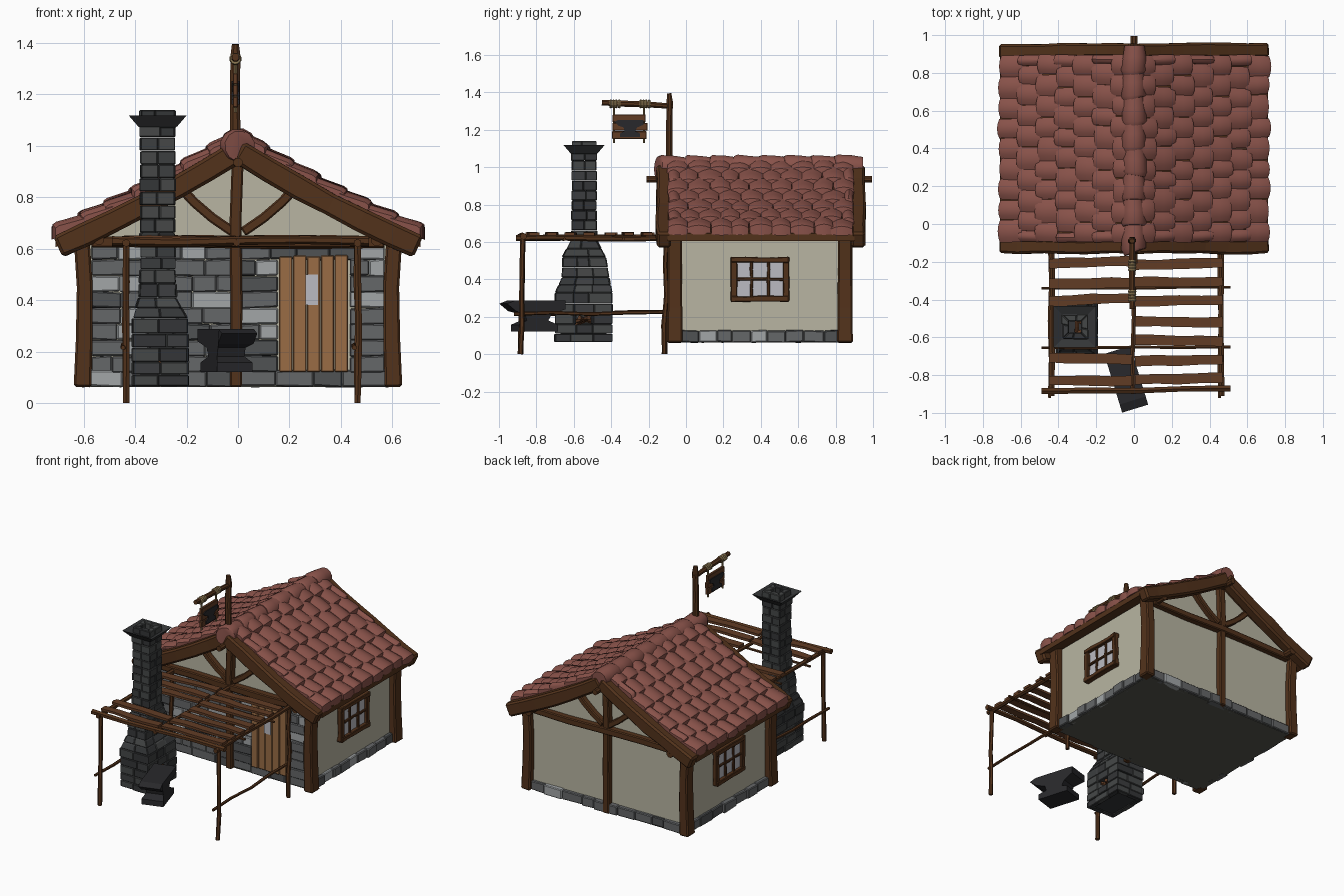
import bpy, bmesh, math, random
from mathutils import Vector as V

if "Cube" in bpy.data.objects:
    bpy.data.objects.remove(bpy.data.objects["Cube"])
random.seed(7)
R = random.uniform

def mat(name, r, g, b):
    m = bpy.data.materials.new(name)
    m.diffuse_color = (r, g, b, 1)
    m.use_nodes = True
    m.node_tree.nodes["Principled BSDF"].inputs["Base Color"].default_value = m.diffuse_color
    return m

WOOD = mat("dark_wood", .085, .032, .011)
PLANK = mat("plank_wood", .12, .045, .018)
DOOR = mat("door_wood", .32, .15, .06)
TILE = mat("clay_tile", .25, .085, .068)
PLASTER = mat("plaster", .48, .46, .36)
GLASS = mat("glass", .5, .5, .54)
IRON = mat("iron", .022, .022, .025)
ROPE = mat("rope", .28, .2, .09)
FLOOR = mat("floor_grey", .09, .09, .075)
STONES = [mat("stone_mid", .13, .135, .14), mat("stone_light", .36, .38, .39), mat("stone_dark", .08, .085, .088)]
SOOT = [mat("soot_stone_a", .045, .048, .05), mat("soot_stone_b", .06, .064, .064), mat("soot_stone_c", .034, .036, .038)]

def finish(name, bm, mats, bevel=0, smooth=False):
    bmesh.ops.recalc_face_normals(bm, faces=bm.faces)
    me = bpy.data.meshes.new(name)
    bm.to_mesh(me)
    bm.free()
    ob = bpy.data.objects.new(name, me)
    bpy.context.collection.objects.link(ob)
    for m in (mats if isinstance(mats, list) else [mats]):
        me.materials.append(m)
    if bevel:
        mod = ob.modifiers.new("bevel", 'BEVEL')
        mod.width, mod.segments = bevel, 1
    if smooth:
        bpy.ops.object.select_all(action='DESELECT')
        ob.select_set(True)
        bpy.context.view_layer.objects.active = ob
        bpy.ops.object.shade_smooth_by_angle(angle=math.radians(40))
    return ob

def hexa(bm, p, mi=0):
    """Block from 4 bottom + 4 top corners."""
    v = [bm.verts.new(q) for q in p]
    for f in ((0, 1, 2, 3), (4, 5, 6, 7), (0, 1, 5, 4), (1, 2, 6, 5), (2, 3, 7, 6), (3, 0, 4, 7)):
        bm.faces.new([v[i] for i in f]).material_index = mi

def box(bm, x0, x1, y0, y1, z0, z1, mi=0):
    hexa(bm, [(x, y, z) for z in (z0, z1) for x, y in ((x0, y0), (x1, y0), (x1, y1), (x0, y1))], mi)

def sweep(bm, pts, w, h=None, sides=4, scale=None):
    """Sweep a rectangle (4 sides) or round section along points."""
    h, pts, rings = h or w, [V(p) for p in pts], []
    for i, p in enumerate(pts):
        t = (pts[min(i + 1, len(pts) - 1)] - pts[max(i - 1, 0)]).normalized()
        side = t.cross(V((0, 1, 0)) if abs(t.z) > .9 else V((0, 0, 1))).normalized()
        up, k = side.cross(t), (scale[i] if scale else 1) * (.7071 if sides == 4 else .5)
        ang = [math.tau * (j + .5) / sides for j in range(sides)]
        rings.append([bm.verts.new(p + side * math.cos(a) * w * k + up * math.sin(a) * h * k) for a in ang])
    for a, b in zip(rings, rings[1:]):
        for j in range(sides):
            bm.faces.new((a[j], a[(j + 1) % sides], b[(j + 1) % sides], b[j]))
    bm.faces.new(rings[0])
    bm.faces.new(rings[-1])

def log(bm, a, b, w, h=None, sides=4, n=4, wob=.006):
    """Slightly crooked timber from a to b."""
    a, b = V(a), V(b)
    pts = [a.lerp(b, i / n) + (V((R(-wob, wob), R(-wob, wob), R(-wob, wob))) if 0 < i < n else V()) for i in range(n + 1)]
    sweep(bm, pts, w, h, sides, [R(.92, 1.1) for _ in pts])

def prism(bm, prof, f0, f1):
    """Cap and skin a profile between two placement functions."""
    a, b = [[bm.verts.new(f(*p)) for p in prof] for f in (f0, f1)]
    bm.faces.new(a)
    bm.faces.new(b)
    for i in range(len(a)):
        j = (i + 1) % len(a)
        bm.faces.new((a[i], a[j], b[j], b[i]))

def stone_row(bm, a, b, z0, z1, out, wmin, wmax):
    """Row of random blocks from a to b, facing out."""
    a, b, out = V((*a, 0)), V((*b, 0)), V((*out, 0))
    n = max(1, round((b - a).length / R(wmin, wmax)))
    cuts = [0] + [(i + R(-.22, .22)) / n for i in range(1, n)] + [1]
    for c0, c1 in zip(cuts, cuts[1:]):
        p, q, o = a.lerp(b, c0), a.lerp(b, c1), out * R(.018, .034)
        k = out * -.02
        hexa(bm, [u + V((0, 0, z + R(-.004, .004))) for z in (z0, z1 - .001) for u in (p + k, q + k, q + o, p + o)],
             random.choice((0, 0, 1, 2)))

def rz(x):
    """Roof height at x."""
    x = abs(x)
    return 1.02 - .62 * x + .13 * x * x

XS = [-.71, -.5, -.3, -.12, 0, .12, .3, .5, .71]

# house body: gabled plaster prism, floor, roof deck
bm = bmesh.new()
prism(bm, [(-.59, .07), (.59, .07)] + [(x * .83, rz(x * .83) - .045) for x in XS[::-1]],
      lambda x, z: (x, -.045, z), lambda x, z: (x, .85, z))
finish("plaster_walls", bm, PLASTER)
bm = bmesh.new()
box(bm, -.6, .6, -.06, .86, .062, .075)
finish("floor", bm, FLOOR)
bm = bmesh.new()
prism(bm, [(x, rz(x)) for x in XS] + [(x, rz(x) - .04) for x in XS[::-1]],
      lambda x, z: (x, -.1, z), lambda x, z: (x, .9, z))
finish("roof_deck", bm, WOOD)

# stone front wall and footings
bm = bmesh.new()
for i in range(8):
    z0, z1 = .12 + i * .0625, .1825 + i * .0625
    for a, b in [(-.57, -.01), (.01, .57)] if i == 7 else [(-.57, -.01), (.01, .155), (.435, .57)]:
        stone_row(bm, (a, -.045), (b, -.045), z0, z1, (0, -1), .08, .14)
finish("stone_front_wall", bm, STONES, .005)
bm = bmesh.new()
for a, b, o in (((-.58, -.045), (.58, -.045), (0, -1)), ((-.58, .85), (.58, .85), (0, 1)),
                ((.59, -.03), (.59, .83), (1, 0)), ((-.59, -.03), (-.59, .83), (-1, 0))):
    stone_row(bm, a, b, .064, .128, o, .09, .14)
finish("stone_footing", bm, STONES, .005)

# timber frame: corner posts, gable ends, ridge pole, wall plates
bm = bmesh.new()
for s in (-1, 1):
    for y in (-.06, .85):
        sweep(bm, [(s * .605, y, .062), (s * .598, y, .25), (s * .596, y, .45), (s * .61, y, .67)], .065, .08, 4, [1.05, 1, .95, .95])
finish("corner_posts", bm, WOOD, .008)
bm = bmesh.new()
for y, o in ((-.07, -1), (.865, 1)):
    sweep(bm, [(-.008, y, .062), (-.006, y, .4), (-.01, y, .7), (0, y, .97)], .046, .05)
    log(bm, (-.57, y, .625), (.57, y, .625), .05, .045)
    for s in (-1, 1):
        sweep(bm, [(s * .02, y, .665), (s * .1, y, .72), (s * .17, y, .78), (s * .235, y, .85)], .045, .038)
finish("gable_frames", bm, WOOD, .006)
bm = bmesh.new()
for y in (-.118, .92):
    for s in (-1, 1):
        sweep(bm, [(s * x, y + R(-.006, .006), rz(x) - .042) for x in (0, .12, .24, .36, .48, .6, .7)], .075, .09, 4,
              [R(.94, 1.06) for _ in range(7)])
finish("barge_beams", bm, WOOD, .012)
bm = bmesh.new()
log(bm, (0, -.21, .935), (0, .995, .935), .04, sides=8, wob=.002)
for s in (-1, 1):
    log(bm, (s * .54, -.15, .635), (s * .54, .95, .635), .045, sides=8, wob=.002)
finish("roof_poles", bm, WOOD)

# roof tiles: staggered arched tiles in seven courses per side
def tile(bm, s, x1, y0, y1):
    us, vs, g = (0, 0, .5, .88, 1, 1), (-1, -1, -.55, 0, .55, 1, 1), []
    ln, lift, skew = R(.118, .13), R(0, .01), R(-.006, .006)
    for i, u in enumerate(us):
        row = []
        for j, v in enumerate(vs):
            x = x1 - ln * (1 - u) - .012 * u * v * v
            edge = i in (0, 5) or j in (0, 6)
            hgt = -.004 if edge else .012 + lift + .02 * u + .02 * (1 - v * v) - (.006 if i == 4 else 0)
            row.append(bm.verts.new((s * x, (y0 + y1) / 2 + (y1 - y0) / 2 * v + skew * u, rz(x) + hgt)))
        g.append(row)
    for i in range(5):
        for j in range(6):
            bm.faces.new((g[i][j], g[i + 1][j], g[i + 1][j + 1], g[i][j + 1]))
    bm.faces.new(g[0] + [r[-1] for r in g[1:-1]] + g[-1][::-1] + [r[0] for r in g[-2:0:-1]])

bm = bmesh.new()
for s in (-1, 1):
    for c in range(7):
        n, y0, y1 = 9, -.095, .895
        cuts = [y0 + (y1 - y0) * (k + (.5 if c % 2 else 0)) / n for k in range(n + (0 if c % 2 else 1))]
        cuts = [y0] + [y + R(-.01, .01) for y in (cuts if c % 2 else cuts[1:-1])] + [y1]
        for a, b in zip(cuts, cuts[1:]):
            tile(bm, s, .12 + c * .1 + R(-.008, .008), a, b)
finish("roof_tiles", bm, TILE, smooth=True)
bm = bmesh.new()
for i in range(8):
    y = -.15 + i * .135
    sweep(bm, [(R(-.005, .005), y + d, 1.0 + R(-.003, .003)) for d in (0, .02, .09, .15)], .13, .13, 12, [.92, 1.06, .98, .84])
finish("ridge_tiles", bm, TILE, smooth=True)

# plank door with small window
bm = bmesh.new()
for i in range(5):
    x = .16 + i * .054
    box(bm, x, x + .052, -.085 + R(-.004, .002), -.04, .12, .572 + R(-.004, .004))
finish("door", bm, DOOR, .004)
bm = bmesh.new()
box(bm, .262, .312, -.093, -.08, .38, .5)
finish("door_window", bm, GLASS)

# side windows
for s, side in ((-1, "left"), (1, "right")):
    bm = bmesh.new()
    box(bm, s * .58, s * .603, .25, .54, .29, .51)
    finish(side + "_window_glass", bm, GLASS)
    bm = bmesh.new()
    x = s * .607
    for z in (.295, .505):
        log(bm, (x, .24, z), (x, .55, z), .04, .03, wob=.002)
    for y in (.255, .535):
        log(bm, (x, y, .285), (x, y, .52), .03, .035, wob=.002)
    for y in (.35, .44):
        log(bm, (x, y, .3), (x, y, .5), .016, .016, wob=.003)
    log(bm, (x, .26, .4), (x, .53, .4), .016, .016, wob=.003)
    finish(side + "_window_frame", bm, WOOD, .004)

# forge chimney: hollow courses of stones following a tapering profile
PROF = [(.065, -.41, -.195, -.7, -.395), (.33, -.41, -.195, -.7, -.395), (.41, -.385, -.24, -.665, -.41),
        (.52, -.38, -.245, -.66, -.43), (.61, -.38, -.245, -.612, -.478), (1.15, -.38, -.245, -.61, -.48)]

def rect(z, g):
    """Corner loop of the chimney at height z, grown by g."""
    for p, q in zip(PROF, PROF[1:]):
        if z <= q[0]:
            x0, x1, y0, y1 = [a + (b - a) * (z - p[0]) / (q[0] - p[0]) for a, b in zip(p[1:], q[1:])]
            return [V(c) for c in ((x0 - g, y0 - g, z), (x1 + g, y0 - g, z), (x1 + g, y1 + g, z), (x0 - g, y1 + g, z))]

bm = bmesh.new()
levels = [.065, .11, .16, .215, .27, .33, .37, .41, .465, .52, .565, .61] + [.61 + .053 * i for i in range(1, 11)]
for c, (z0, z1) in enumerate(zip(levels, levels[1:])):
    for k in range(4):
        n = 3 if z0 < .5 and k % 2 else 2
        hearth = k == 1 and c == 2
        cuts = [0] + [(i + (0 if hearth else R(-.15, .15) + (.1 if c % 2 else -.1))) / n for i in range(1, n)] + [1]
        for i in range(n):
            if hearth and i == 1:
                continue
            g = R(-.004, .005)
            o0, o1, i0, i1 = rect(z0, g), rect(z1 - .001, g), rect(z0, -.035), rect(z1 - .001, -.035)
            m = (k + 1) % 4
            hexa(bm, [r[k].lerp(r[m], t) for r, t in ((o0, cuts[i]), (o0, cuts[i + 1]), (i0, cuts[i + 1]), (i0, cuts[i]),
                 (o1, cuts[i]), (o1, cuts[i + 1]), (i1, cuts[i + 1]), (i1, cuts[i]))], random.randrange(3))
finish("forge_chimney", bm, SOOT, .004)
bm = bmesh.new()
rings = [[bm.verts.new(p) for p in rect(z, g)] for z, g in ((1.065, -.01), (1.075, .008), (1.118, .045), (1.1, .004), (1.1, -.01))]
for a, b in zip(rings, rings[1:] + rings[:1]):
    for k in range(4):
        bm.faces.new((a[k], a[(k + 1) % 4], b[(k + 1) % 4], b[k]))
finish("chimney_cap", bm, SOOT[2])
bm = bmesh.new()
box(bm, -.38, -.225, -.67, -.425, .07, .15)
finish("hearth_bed", bm, SOOT[2])
bm = bmesh.new()
for a, b in (((-.36, -.62, .165), (-.2, -.52, .195)), ((-.36, -.47, .165), (-.2, -.57, .195)), ((-.3, -.6, .16), (-.3, -.48, .2))):
    log(bm, a, b, .026, sides=6, wob=.002)
finish("hearth_logs", bm, PLANK)

# anvil: side profile extruded across, narrow at the waist
bm = bmesh.new()
ANVIL = [(-.175, .27), (-.13, .287), (.15, .287), (.15, .24), (.08, .215), (.06, .18), (.11, .157), (.11, .12),
         (-.11, .12), (-.11, .157), (-.06, .18), (-.07, .215), (-.125, .23)]
def anvil_side(s):
    return lambda a, z: (s * (.056 if .17 < z < .22 else .072), a, z)
prism(bm, ANVIL, anvil_side(-1), anvil_side(1))
ob = finish("anvil", bm, IRON)
ob.location, ob.rotation_euler = (-.045, -.81, 0), (0, 0, math.radians(17))

# porch: posts, rails, slatted roof
bm = bmesh.new()
for x in (-.435, .465):
    for y in (-.885, -.115):
        log(bm, (x, y, 0), (x, y + .012, .63), .028, sides=6)
    log(bm, (x - .012, -.92, .215), (x - .012, -.1, .225), .02, sides=6)
    log(bm, (x, -.91, .622), (x, -.09, .622), .03, sides=6)
log(bm, (-.005, -.9, .622), (-.005, -.1, .622), .026, sides=6)
log(bm, (-.49, -.885, .63), (.51, -.87, .63), .034, sides=6)
for y in (-.34, -.655):
    log(bm, (-.49, y, .615), (.51, y + .005, .615), .018, sides=6, wob=.003)
finish("porch_frame", bm, WOOD)
bm = bmesh.new()
for x0, x1, ys in ((-.45, -.01, (-.2, -.31, -.4, -.72, -.82)), (.005, .47, (-.2, -.31, -.41, -.52, -.625, -.725, -.82))):
    for y in ys:
        log(bm, (x0, y + R(-.015, .015), .642), (x1, y + R(-.01, .01), .642), .052, .016, wob=.004)
finish("porch_slats", bm, PLANK)

# hanging sign on a roof post
bm = bmesh.new()
sweep(bm, [(-.01, -.088, .98), (-.012, -.09, 1.2), (-.01, -.087, 1.35), (-.01, -.09, 1.395)], .042, .036, 8, [1.05, 1, 1, .7])
sweep(bm, [(-.01, -.07, 1.325), (-.01, -.2, 1.335), (-.01, -.35, 1.34), (-.01, -.45, 1.345)], .034, .034, 8, [.9, 1, 1.05, .9])
finish("sign_post", bm, WOOD)
bm = bmesh.new()
for i in range(3):
    z = 1.15 + i * .045
    box(bm, -.02, 0, -.4 + R(-.008, .008), -.21 + R(-.008, .008), z, z + .042)
finish("sign_board", bm, PLANK, .003)
bm = bmesh.new()
prism(bm, ANVIL, lambda a, z: (-.026, -.3 + a * .48, 1.16 + (z - .12) * .55), lambda a, z: (.006, -.3 + a * .48, 1.16 + (z - .12) * .55))
finish("sign_iron_plate", bm, IRON)
bm = bmesh.new()
for y in (-.385, -.225):
    sweep(bm, [(-.01, y, 1.13), (-.01, y, 1.33)], .012, sides=6)
    for k in range(4):
        c = y + .005 + (k - 1.5) * .015
        sweep(bm, [(-.01, c - .007, 1.338), (-.01, c, 1.338), (-.01, c + .007, 1.338)], .046, .046, 10, [.88, 1.05, .88])
finish("sign_ropes", bm, ROPE)
